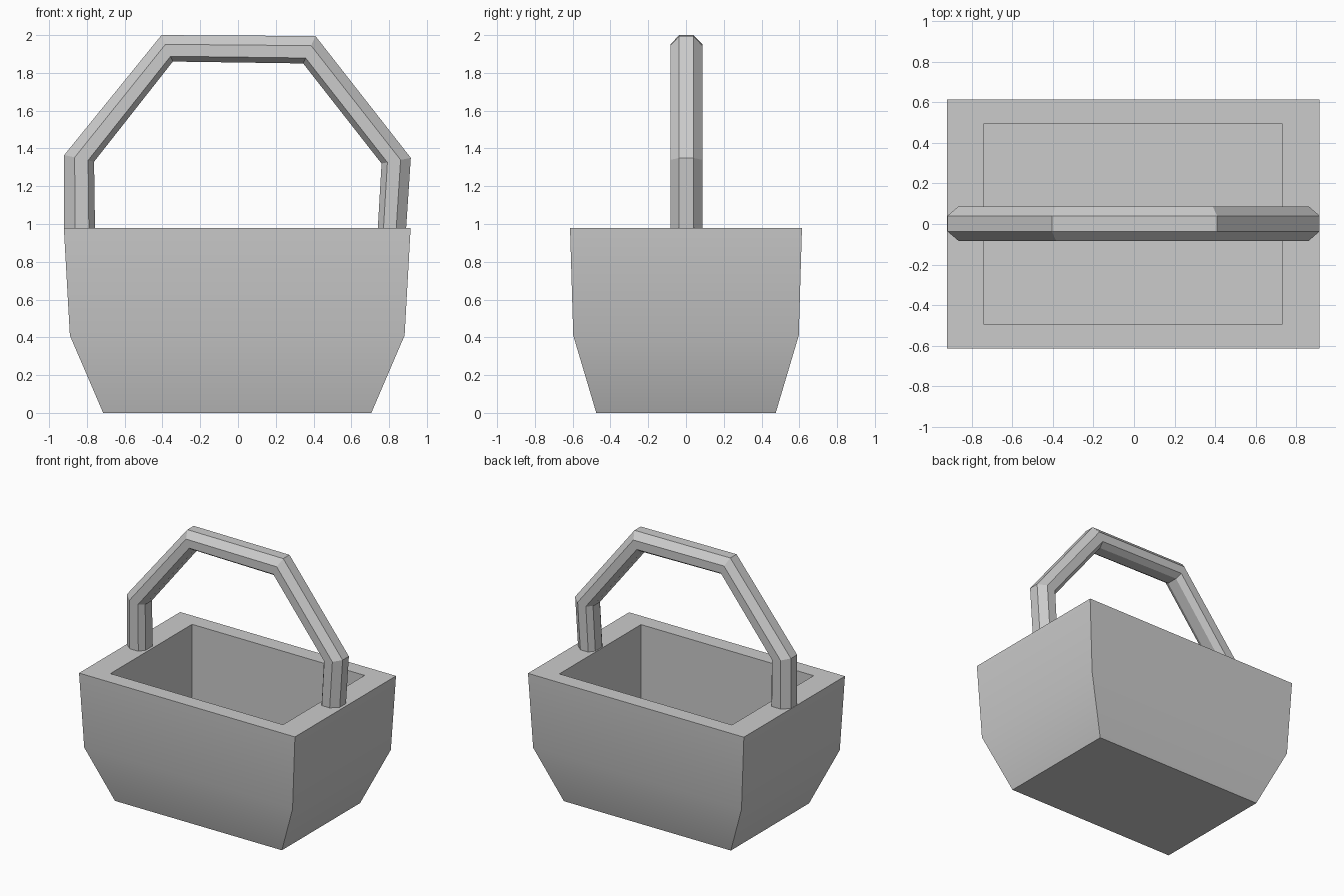
import bpy, bmesh, math

if "Cube" in bpy.data.objects:
    bpy.data.objects.remove(bpy.data.objects["Cube"])


def loft(bm, rings):
    """Bridge successive closed rings of points with quads."""
    vs = [[bm.verts.new(p) for p in r] for r in rings]
    for a, b in zip(vs, vs[1:]):
        n = len(a)
        for i in range(n):
            j = (i + 1) % n
            bm.faces.new((a[i], a[j], b[j], b[i]))
    bm.faces.new(vs[0][::-1])
    bm.faces.new(vs[-1])


def make(name, rings):
    bm = bmesh.new()
    loft(bm, rings)
    bmesh.ops.recalc_face_normals(bm, faces=bm.faces)
    me = bpy.data.meshes.new(name)
    bm.to_mesh(me)
    bm.free()
    ob = bpy.data.objects.new(name, me)
    bpy.context.collection.objects.link(ob)
    return ob


# basket: flared outside, rim, straight-walled cavity
def rect(hx, hy, z):
    return [(x * hx - 0.004, y * hy, z) for x, y in ((-1, -1), (1, -1), (1, 1), (-1, 1))]


basket = make("basket", [rect(*p) for p in (
    (0.71, 0.475, 0), (0.886, 0.597, 0.41), (0.918, 0.614, 0.98),
    (0.734, 0.496, 0.98), (0.734, 0.496, 0.18))])
bpy.context.view_layer.objects.active = basket
basket.select_set(True)
bpy.ops.object.shade_smooth_by_angle(angle=math.radians(30))

# handle: bevelled section spanning between an outer and an inner path
outer = [(-0.92, 0.975), (-0.92, 1.365), (-0.405, 2.0), (0.41, 1.995), (0.915, 1.35), (0.89, 0.975)]
inner = [(-0.757, 0.975), (-0.762, 1.33), (-0.345, 1.86), (0.345, 1.85), (0.76, 1.32), (0.74, 0.975)]
half = [(0, 0.038), (0.35, 0.085), (0.8, 0.085), (1, 0.042)]
section = half + [(t, -y) for t, y in reversed(half)]
make("handle", [[(o[0] + (i[0] - o[0]) * t, y + 0.002, o[1] + (i[1] - o[1]) * t)
                 for t, y in section] for o, i in zip(outer, inner)])
